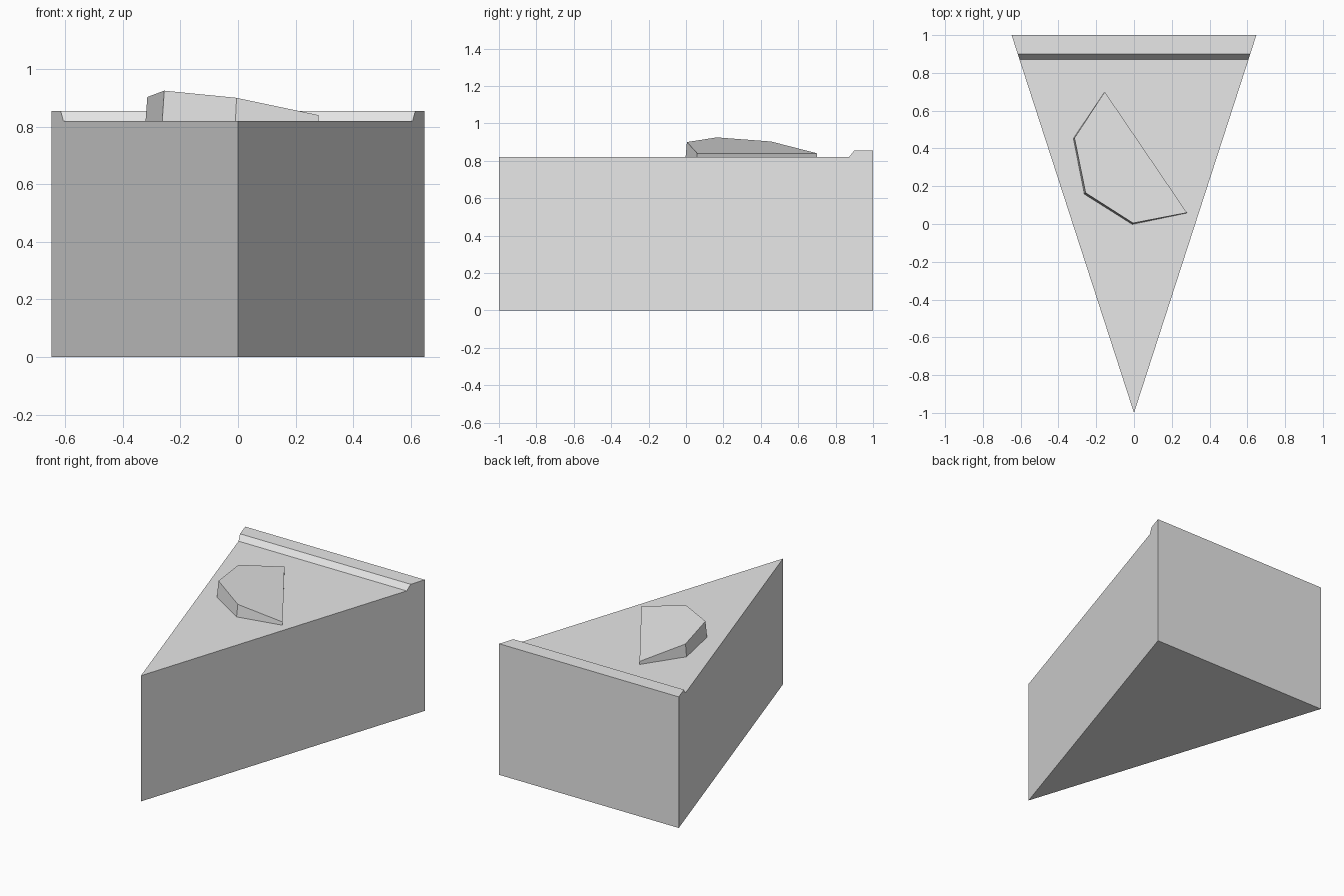
import bpy, bmesh
from mathutils import Vector

cube = bpy.data.objects.get("Cube")
if cube:
    bpy.data.objects.remove(cube)

grey = bpy.data.materials.new("light_grey")
grey.use_nodes = True
colour = (0.8, 0.8, 0.8, 1)
grey.diffuse_color = colour
grey.node_tree.nodes["Principled BSDF"].inputs["Base Color"].default_value = colour

HALF_WIDTH, TOP, RIM = 0.648, 0.82, 0.855


def finish(bm, name):
    bmesh.ops.recalc_face_normals(bm, faces=bm.faces)
    mesh = bpy.data.meshes.new(name)
    bm.to_mesh(mesh)
    bm.free()
    mesh.materials.append(grey)
    obj = bpy.data.objects.new(name, mesh)
    bpy.context.collection.objects.link(obj)
    return obj


def loft(bm, lower, upper):
    """Close two matching outlines into a solid."""
    a = [bm.verts.new(p) for p in lower]
    b = [bm.verts.new(p) for p in upper]
    bm.faces.new(a)
    bm.faces.new(b)
    for i in range(len(a)):
        j = (i + 1) % len(a)
        bm.faces.new((a[i], a[j], b[j], b[i]))


# Wedge: side profile with the raised back rim, trimmed to a triangular plan
profile = [(-1.1, 0), (1, 0), (1, RIM), (0.9, RIM), (0.872, TOP), (-1.1, TOP)]
bm = bmesh.new()
loft(bm, *[[(x, y, z) for y, z in profile] for x in (-1, 1)])
for side in (-1, 1):
    cut = bmesh.ops.bisect_plane(
        bm, geom=bm.verts[:] + bm.edges[:] + bm.faces[:],
        plane_co=(0, -1, 0), plane_no=Vector((2 * side, -HALF_WIDTH, 0)),
        clear_outer=True)
    rim = [e for e in cut["geom_cut"] if isinstance(e, bmesh.types.BMEdge)]
    bmesh.ops.contextual_create(bm, geom=rim)
bmesh.ops.remove_doubles(bm, verts=bm.verts, dist=0.0005)
finish(bm, "wedge_body")

# Slanted five-sided chip on the top, flaring slightly at its base
outline = [(-0.155, 0.70, 0.84), (-0.315, 0.455, 0.903), (-0.256, 0.165, 0.925),
           (-0.005, 0.005, 0.90), (0.28, 0.06, 0.84)]
flare = [(0, 0), (-0.006, -0.002), (-0.007, -0.007), (-0.004, -0.007), (0, -0.002)]
base = [(x + dx, y + dy, TOP) for (x, y, z), (dx, dy) in zip(outline, flare)]
bm = bmesh.new()
loft(bm, base, outline)
finish(bm, "top_chip")
